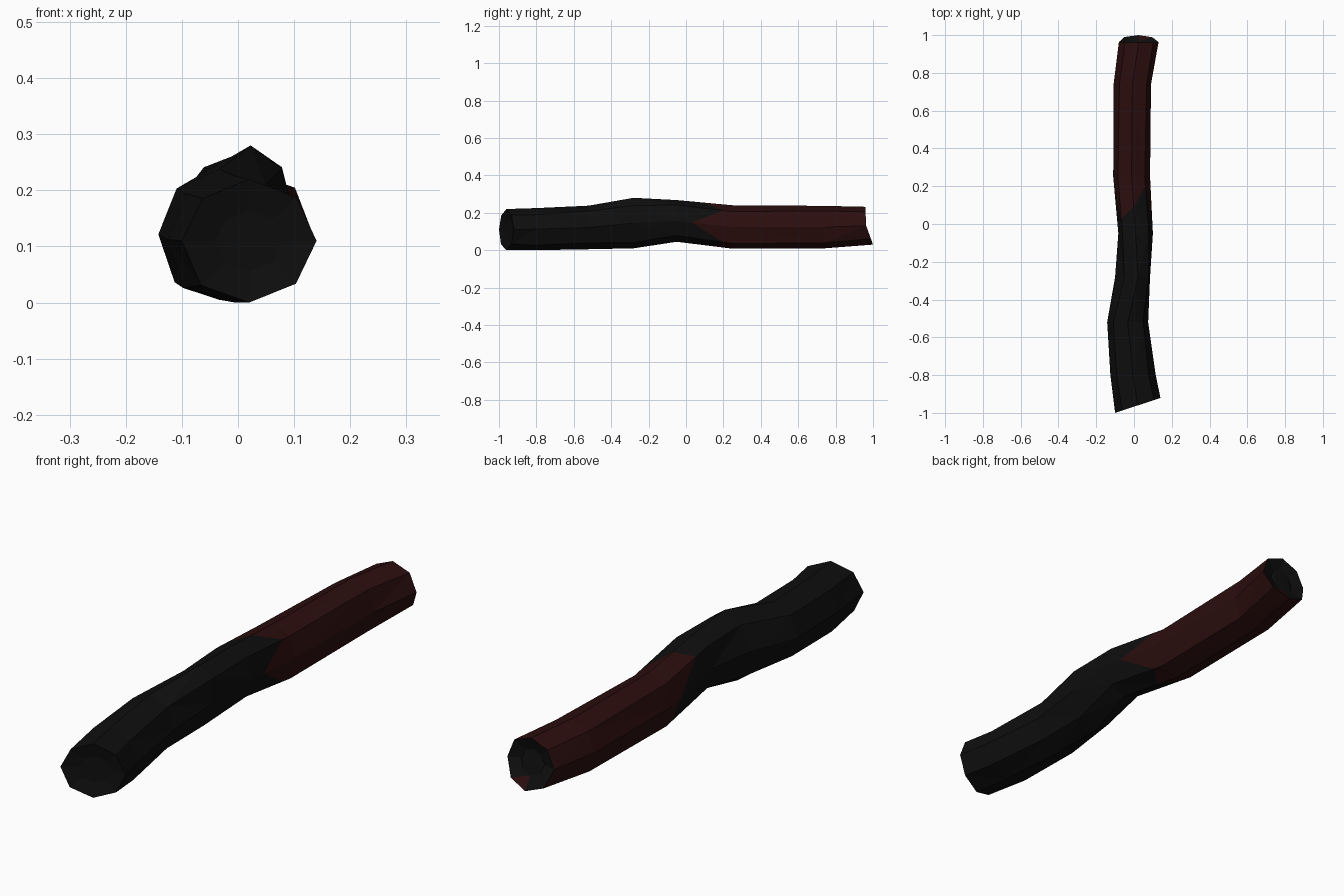
import bpy, bmesh, math, random

random.seed(4)
cube = bpy.data.objects.get("Cube")
if cube:
    bpy.data.objects.remove(cube, do_unlink=True)

SIDES = 8


def material(name, colour):
    m = bpy.data.materials.new(name)
    m.use_nodes = True
    m.diffuse_color = colour
    m.node_tree.nodes["Principled BSDF"].inputs["Base Color"].default_value = colour
    return m


# Cross-sections along the log: y, x min, x max, z min, z max, sideways lean
SECTIONS = [
    (-0.96, -0.10, 0.14, 0.00, 0.22, 0),
    (-0.80, -0.125, 0.115, 0.00, 0.225, 0),
    (-0.52, -0.142, 0.075, 0.005, 0.238, 0),
    (-0.28, -0.10, 0.085, 0.01, 0.28, 0.03),
    (-0.05, -0.083, 0.10, 0.045, 0.268, 0),
    (0.25, -0.11, 0.085, 0.008, 0.24, 0),
    (0.74, -0.108, 0.09, 0.01, 0.237, 0),
    (0.96, -0.08, 0.13, 0.03, 0.232, 0),
]
# Ragged edge where char meets bark: y at each side, counted from +x over the top
CHAR_EDGE = [0.03, 0.20, 0.09, 0.03, 0.18, 0.21, 0.14, 0.20]


def ring_points(y, x0, x1, z0, z1, lean):
    points = []
    for k in range(SIDES):
        a = math.tau * k / SIDES
        r = random.uniform(0.96, 1.1) if k % 2 else 1
        x = (x0 + x1) / 2 + r * (x1 - x0) / 2 * math.cos(a) + lean * math.sin(a)
        z = (z0 + z1) / 2 + r * (z1 - z0) / 2 * math.sin(a)
        points.append([x, y, z])
    return points


rings = [ring_points(*s) for s in SECTIONS]

# Slanted cut ends
for p in rings[0]:
    p[1] = -0.967 + 0.33 * p[0]
for p in rings[-1]:
    p[1] = 0.96 + 0.04 * max(0, (0.14 - p[2]) / 0.11)

# Ring along the ragged char edge, between its neighbouring sections
edge = []
for a, b, y in zip(rings[4], rings[5], CHAR_EDGE):
    t = (y - a[1]) / (b[1] - a[1])
    edge.append([u + (v - u) * t for u, v in zip(a, b)])
rings.insert(5, edge)

bm = bmesh.new()
loops = [[bm.verts.new(p) for p in r] for r in rings]

# Charred and bare halves of the trunk
for i, (a, b) in enumerate(zip(loops, loops[1:])):
    for k in range(SIDES):
        n = (k + 1) % SIDES
        face = bm.faces.new((a[k], a[n], b[n], b[k]))
        face.material_index = int(i >= 5)


def hollow_end(loop, depth, chip):
    """Close an end with a sunken core; chip marks one bare splinter."""
    mid = [sum(v.co[i] for v in loop) / SIDES for i in range(3)]
    core = []
    for v in loop:
        p = [m + (c - m) * 0.5 for c, m in zip(v.co, mid)]
        p[1] += depth
        core.append(bm.verts.new(p))
    for k in range(SIDES):
        n = (k + 1) % SIDES
        face = bm.faces.new((loop[k], loop[n], core[k]))
        face.material_index = int(k == chip)
        bm.faces.new((loop[n], core[n], core[k]))
    bm.faces.new(core)


hollow_end(loops[0], 0.015, -1)
hollow_end(loops[-1], -0.02, 6)

bmesh.ops.triangulate(bm, faces=bm.faces[:])
bmesh.ops.recalc_face_normals(bm, faces=bm.faces[:])
mesh = bpy.data.meshes.new("charred_log")
bm.to_mesh(mesh)
bm.free()
mesh.materials.append(material("char_black", (0.0045, 0.0045, 0.0045, 1)))
mesh.materials.append(material("dark_red_bark", (0.025, 0.0042, 0.0042, 1)))
log = bpy.data.objects.new("charred_log", mesh)
bpy.context.scene.collection.objects.link(log)
